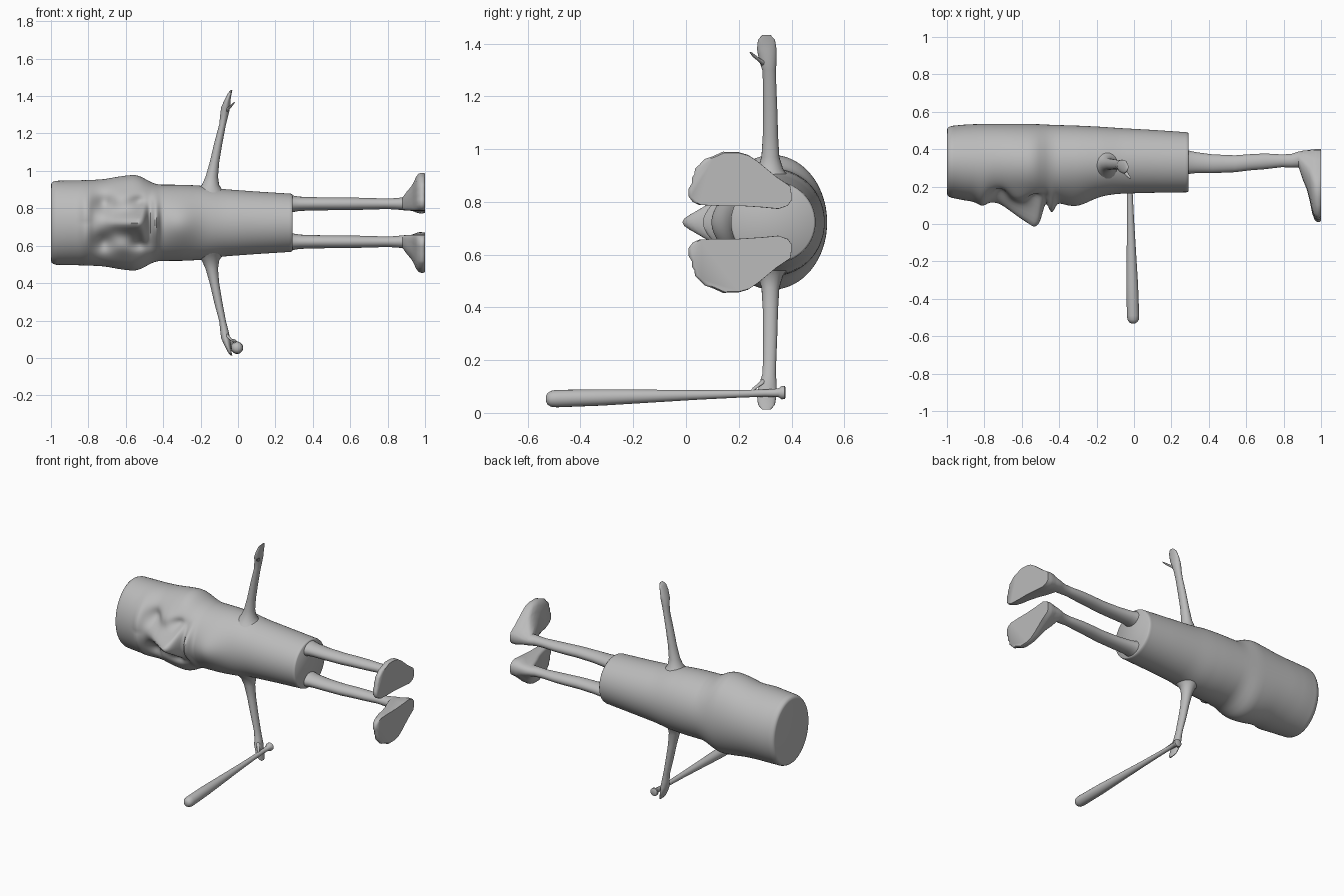
import bpy, bmesh, math

if "Cube" in bpy.data.objects:
    bpy.data.objects.remove(bpy.data.objects["Cube"])

MID = 0.7225  # height of the mirror plane between left and right limbs
stone = bpy.data.materials.new("stone_grey")
stone.diffuse_color = (0.5, 0.5, 0.5, 1)
stone.use_nodes = True
stone.node_tree.nodes["Principled BSDF"].inputs["Base Color"].default_value = stone.diffuse_color


def loft(name, rings, mirror=False, angle=40):
    """Skin a list of equal-length rings, capped at both ends."""
    bm = bmesh.new()
    loops = [[bm.verts.new((x, y, 2 * MID - z if mirror else z)) for x, y, z in r] for r in rings]
    n = len(loops[0])
    for a, b in zip(loops, loops[1:]):
        for i in range(n):
            j = (i + 1) % n
            bm.faces.new((a[i], a[j], b[j], b[i]))
    bm.faces.new(loops[0])
    bm.faces.new(loops[-1][::-1])
    bmesh.ops.recalc_face_normals(bm, faces=bm.faces)
    me = bpy.data.meshes.new(name)
    bm.to_mesh(me)
    bm.free()
    me.materials.append(stone)
    ob = bpy.data.objects.new(name, me)
    bpy.context.collection.objects.link(ob)
    bpy.ops.object.select_all(action='DESELECT')
    ob.select_set(True)
    bpy.context.view_layer.objects.active = ob
    bpy.ops.object.shade_smooth_by_angle(angle=math.radians(angle))
    return ob


def lerp_table(table, x):
    if x <= table[0][0]:
        return table[0][1:]
    for a, b in zip(table, table[1:]):
        if x <= b[0]:
            t = (x - a[0]) / (b[0] - a[0])
            return [p + (q - p) * t for p, q in zip(a[1:], b[1:])]
    return table[-1][1:]


def soft_table(table, x, w):
    """Table lookup averaged over a small window for soft transitions."""
    s = [lerp_table(table, x + w * (k / 4 - 1)) for k in range(9)]
    return [sum(c) / 9 for c in zip(*s)]


def bump(x, c, s):
    return math.exp(-((x - c) / s) ** 2)


# Body: x, front y, back y, half width
BODY = [(-1, .145, .522, .224), (-.9, .125, .532, .226), (-.81, .115, .535, .228),
        (-.72, .13, .535, .232), (-.62, .12, .535, .25), (-.54, .12, .535, .258),
        (-.44, .125, .53, .204), (-.28, .14, .525, .203), (-.18, .152, .52, .197),
        (-.08, .162, .513, .18), (.1, .167, .503, .167), (.292, .17, .49, .155)]
# Nose ridge: x, height, half breadth
NOSE = [(-.78, 0, .08), (-.72, .02, .06), (-.66, .055, .045), (-.53, .14, .058),
        (-.50, .11, .08), (-.475, 0, .08)]


def face_relief(x, d):
    """Outward relief of the face at position x, sideways offset d."""
    a = abs(d)
    h, w = soft_table(NOSE, x, .012)
    r = h * math.exp(-(d / w) ** 2)
    r += .022 * bump(x, -.81, .035) * bump(a, .06, .12)              # brow
    r -= .045 * bump(x, -.715, .05) * bump(a, .105, .05)             # eye socket
    r += .022 * bump(x, -.61, .08) * bump(a, .13, .05)               # cheek
    r -= .03 * bump(x, -.53, .05) * bump(a, .115, .03)               # cheek fold
    r += .055 * bump(x, -.44, .022) * bump(d, 0, .1)                 # lips
    r += .04 * bump(x, -.31, .1) * bump(d, 0, .12)                   # chin
    return r


def body_ring(x, scale):
    yf, yb, hw = soft_table(BODY, x, .03)
    cy, hy = (yf + yb) / 2, (yb - yf) / 2
    ring = []
    for k in range(112):
        t = 2 * math.pi * k / 112
        d, y = hw * math.sin(t), cy - hy * math.cos(t)
        front = max(0, math.cos(t)) ** .5
        y -= face_relief(x, d) * front
        ring.append((x, cy + (y - cy) * scale, MID + d * scale))
    return ring


rows = [body_ring(-1, .90), body_ring(-.997, .95), body_ring(-.988, .98), body_ring(-.972, 1)]
rows += [body_ring(-.965 + 1.245 * i / 160, 1) for i in range(161)]
rows += [body_ring(.288, .985), body_ring(.292, .96)]
loft("body", rows, angle=50)

# Foot sole outline (y, z), toes on the low-y end
SOLE = [(.40, .83), (.395, .86), (.34, .897), (.27, .955), (.235, .978), (.20, .988),
        (.14, .99), (.10, .972), (.07, .962), (.05, .94), (.034, .926), (.032, .905),
        (.022, .89), (.022, .87), (.010, .85), (.010, .82), (.025, .80), (.05, .788),
        (.12, .785), (.20, .785), (.29, .779), (.35, .773), (.385, .785), (.40, .805)]
# Leg: x, centre y, radius in y, radius in z
LEG = [(.27, .33, .07, .05), (.295, .33, .062, .044), (.33, .328, .056, .038), (.42, .322, .05, .035),
       (.54, .322, .045, .034), (.62, .33, .043, .033), (.70, .335, .042, .031),
       (.79, .338, .034, .028), (.84, .338, .036, .030), (.88, .345, .042, .034)]
# Foot: x, blend from ankle to sole
FOOT = [(.905, .25), (.925, .42), (.94, .62), (.952, .83), (.965, .96), (.98, 1), (.992, 1), (1, .97)]


def oval(cy, ry, rz):
    n = len(SOLE)
    return [(cy + ry * math.cos(2 * math.pi * k / n), .824 + rz * math.sin(2 * math.pi * k / n))
            for k in range(n)]


leg_rings = [[(x, y, z) for y, z in oval(cy, ry, rz)] for x, cy, ry, rz in LEG]
ankle = oval(.345, .045, .036)
for x, k in FOOT:
    leg_rings.append([(x - .012 * (k > .99) * (y1 > .3), y0 + (y1 - y0) * k, z0 + (z1 - z0) * k)
                      for (y0, z0), (y1, z1) in zip(ankle, SOLE)])

# Arm and thumb: x, y, z, radius in x, radius in y
ARM = [(-.15, .32, .86, .10, .10), (-.15, .32, .895, .068, .07), (-.147, .32, .925, .046, .048),
       (-.14, .32, .97, .033, .034), (-.125, .32, 1.05, .025, .029), (-.105, .319, 1.15, .022, .027),
       (-.082, .317, 1.25, .018, .025), (-.073, .315, 1.30, .022, .026), (-.066, .31, 1.34, .024, .034),
       (-.056, .306, 1.38, .016, .037), (-.044, .305, 1.415, .010, .032), (-.034, .305, 1.433, .004, .015)]
THUMB = [(-.068, .305, 1.31, .010, .012), (-.052, .285, 1.333, .010, .012),
         (-.035, .262, 1.35, .008, .010), (-.018, .244, 1.368, .003, .004)]


def tube(rows, n=20):
    return [[(x + rx * math.cos(2 * math.pi * k / n), y + ry * math.sin(2 * math.pi * k / n), z)
             for k in range(n)] for x, y, z, rx, ry in rows]


for side, flip in (("left", False), ("right", True)):
    loft(side + "_leg", leg_rings, flip, 50)
    loft(side + "_arm", tube(ARM), flip, 60)
    loft(side + "_thumb", tube(THUMB, 10), flip, 60)

# Bat: y, radius, along a slightly tilted line
BAT = [(.378, .018), (.374, .025), (.362, .025), (.35, .016), (.30, .0135), (.2, .0145), (.05, .018),
       (-.15, .025), (-.32, .031), (-.49, .033), (-.512, .030), (-.525, .022), (-.531, .010)]
bat = []
for y, r in BAT:
    t = (.378 - y) / .909
    bat.append([(-.028 + .024 * t + r * math.cos(math.pi * k / 10), y,
                 .077 - .024 * t + r * math.sin(math.pi * k / 10)) for k in range(20)])
loft("bat", bat, angle=50)
